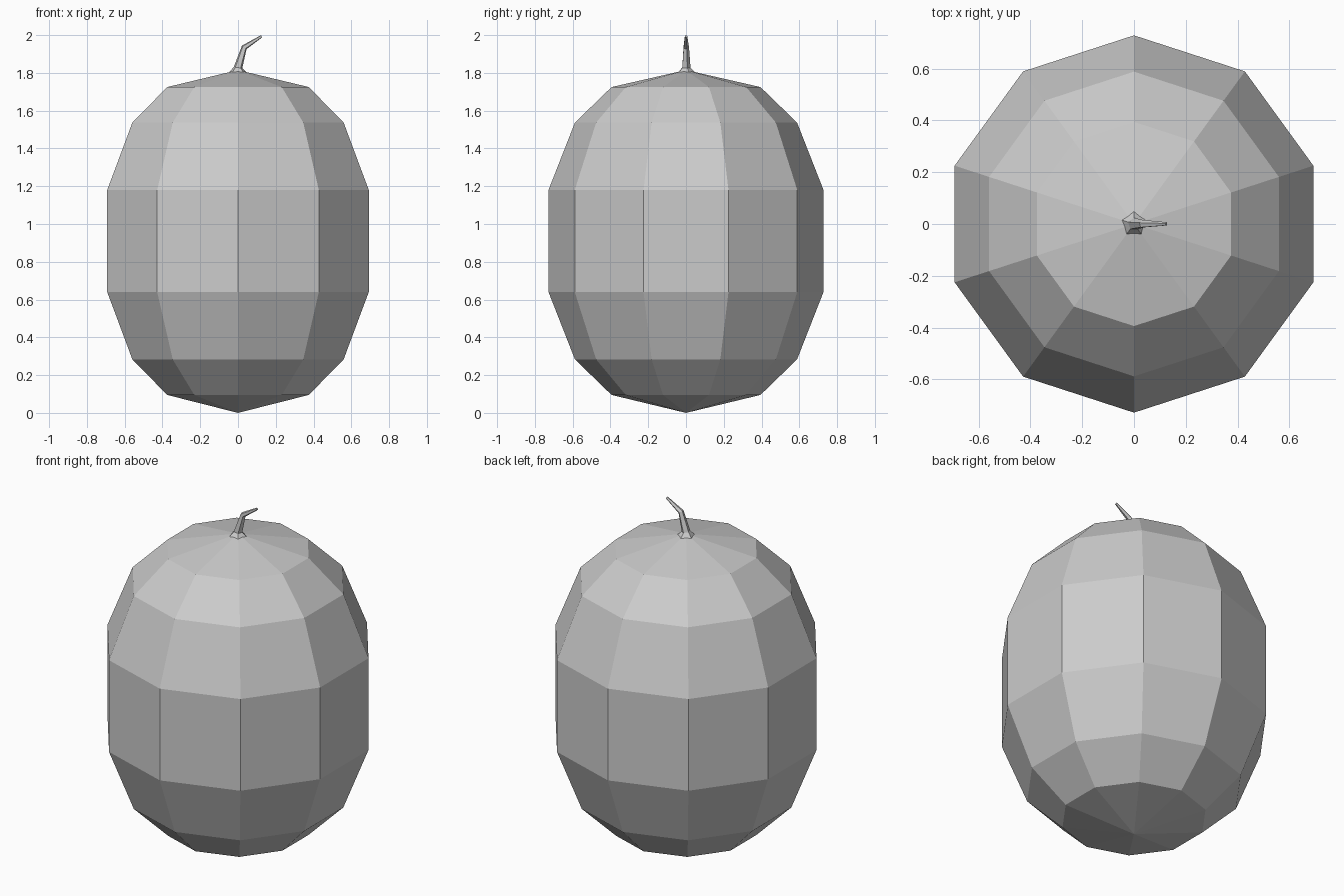
import bpy
import bmesh
from math import cos, sin, pi, radians
from mathutils import Matrix, Vector

cube = bpy.data.objects.get("Cube")
if cube:
    bpy.data.objects.remove(cube, do_unlink=True)

grey = bpy.data.materials.new("plain_grey")
grey.use_nodes = True
colour = (0.6, 0.6, 0.6, 1)
grey.diffuse_color = colour
grey.node_tree.nodes["Principled BSDF"].inputs["Base Color"].default_value = colour


def add_ring(bm, sides, radius, centre, tilt=0):
    """Polygon with one corner towards +y, leaning towards +x by tilt degrees."""
    turn = Matrix.Rotation(radians(tilt), 3, "Y")
    angles = [pi / 2 + 2 * pi * i / sides for i in range(sides)]
    return [bm.verts.new(Vector(centre) + turn @ Vector((radius * cos(a), radius * sin(a), 0)))
            for a in angles]


def bridge(bm, low, high):
    for i in range(len(low)):
        j = (i + 1) % len(low)
        bm.faces.new((low[i], low[j], high[j], high[i]))


def fan(bm, ring, tip):
    for i in range(len(ring)):
        bm.faces.new((ring[i], ring[(i + 1) % len(ring)], tip))


def finish(bm, name):
    bmesh.ops.recalc_face_normals(bm, faces=bm.faces)
    mesh = bpy.data.meshes.new(name)
    bm.to_mesh(mesh)
    bm.free()
    mesh.materials.append(grey)
    obj = bpy.data.objects.new(name, mesh)
    bpy.context.collection.objects.link(obj)
    return obj


# Fruit body: ten-sided rings, mirrored about the middle height, closed by points
middle = 0.91
half = [(0.728, 0.27), (0.588, 0.627), (0.394, 0.815)]
profile = [(r, -h) for r, h in reversed(half)] + half
bm = bmesh.new()
rings = [add_ring(bm, 10, r, (0, 0, middle + h)) for r, h in profile]
for low, high in zip(rings, rings[1:]):
    bridge(bm, low, high)
fan(bm, rings[0], bm.verts.new((0, 0, 0)))
fan(bm, rings[-1], bm.verts.new((0, 0, 1.815)))
finish(bm, "fruit_body")

# Stem: five-sided tapering tube with a flared foot, bending towards +x
path = [(0.052, 0, 1.80, 0), (0.024, 0, 1.828, 8),
        (0.016, 0.033, 1.935, 38), (0.007, 0.125, 1.994, 58)]
bm = bmesh.new()
rings = [add_ring(bm, 5, r, (x, 0, z), tilt) for r, x, z, tilt in path]
for low, high in zip(rings, rings[1:]):
    bridge(bm, low, high)
bm.faces.new(rings[0])
bm.faces.new(rings[-1])
finish(bm, "stem")
